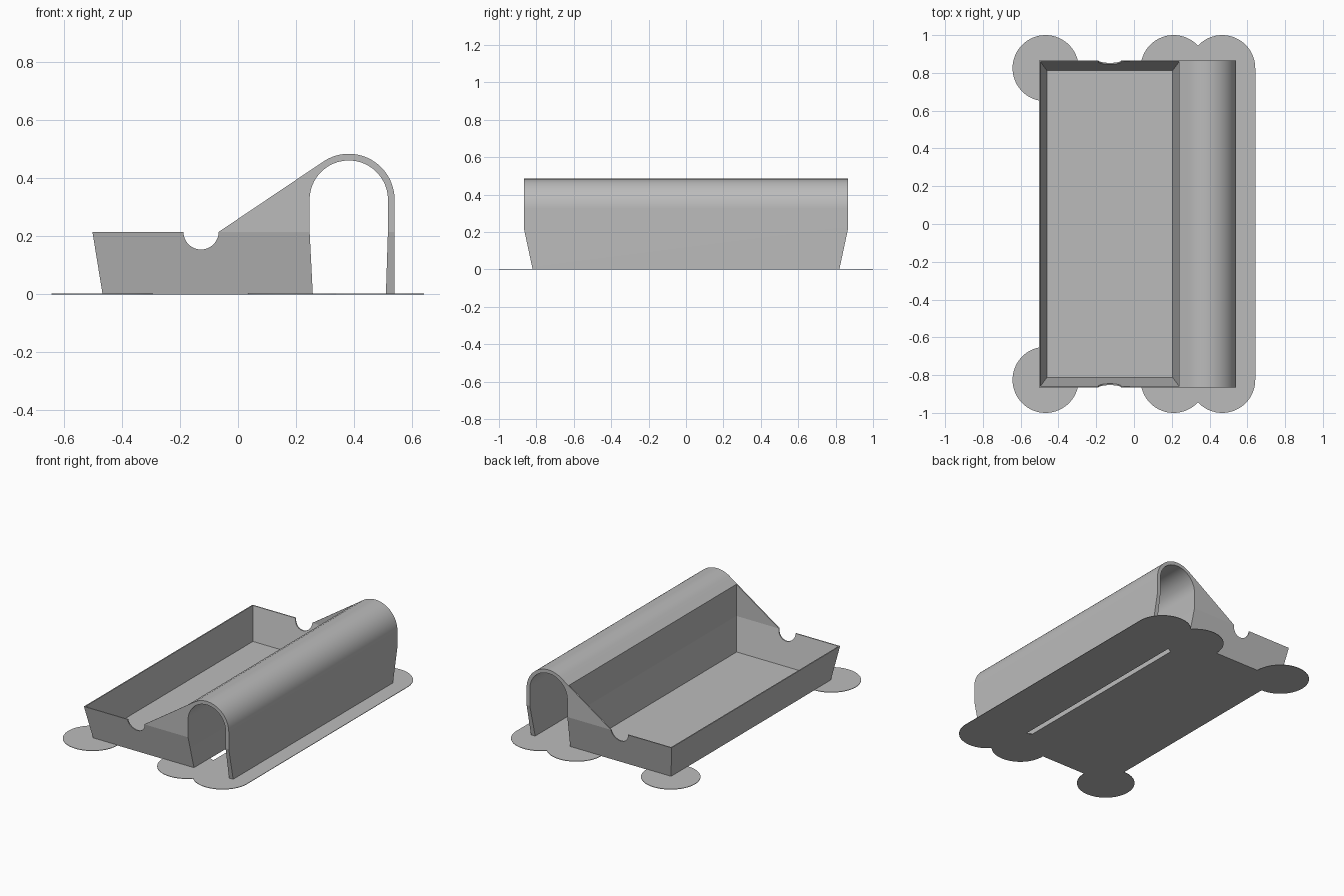
import bpy
import bmesh
from math import cos, sin, radians

if "Cube" in bpy.data.objects:
    bpy.data.objects.remove(bpy.data.objects["Cube"], do_unlink=True)

RIM = 0.215                 # height of the tray rim
ARCH = (0.382, 0.3265)      # centre of the arched channel

grey = bpy.data.materials.new("plain_grey")
grey.use_nodes = True
grey.diffuse_color = (0.5, 0.5, 0.5, 1)
grey.node_tree.nodes["Principled BSDF"].inputs["Base Color"].default_value = (0.5, 0.5, 0.5, 1)


def arc(centre, radius, start, end, steps):
    angles = [radians(start + (end - start) * i / steps) for i in range(steps + 1)]
    return [(centre[0] + radius * cos(a), centre[1] + radius * sin(a)) for a in angles]


def prism(name, outline, axis, low, high):
    """Extrude a closed 2D outline along the given axis."""
    def place(p, t):
        return {"x": (t, p[0], p[1]), "y": (p[0], t, p[1]), "z": (p[0], p[1], t)}[axis]
    bm = bmesh.new()
    ends = [[bm.verts.new(place(p, t)) for p in outline] for t in (low, high)]
    bm.faces.new(ends[0])
    bm.faces.new(ends[1])
    n = len(outline)
    for i in range(n):
        j = (i + 1) % n
        bm.faces.new((ends[0][i], ends[0][j], ends[1][j], ends[1][i]))
    bmesh.ops.recalc_face_normals(bm, faces=bm.faces)
    mesh = bpy.data.meshes.new(name)
    bm.to_mesh(mesh)
    bm.free()
    mesh.materials.append(grey)
    obj = bpy.data.objects.new(name, mesh)
    bpy.context.collection.objects.link(obj)
    return obj


def activate(obj):
    bpy.ops.object.select_all(action="DESELECT")
    obj.select_set(True)
    bpy.context.view_layer.objects.active = obj


def combine(obj, other, operation, keep=False):
    mod = obj.modifiers.new("cut", "BOOLEAN")
    mod.operation = operation
    mod.solver = "EXACT"
    mod.object = other
    activate(obj)
    bpy.ops.object.modifier_apply(modifier=mod.name)
    if not keep:
        bpy.data.objects.remove(other, do_unlink=True)


def end_limits(name, base, top):
    """Block whose ends flare up to the rim and are upright above it."""
    slope = (top - base) / RIM
    half = [(base - slope * 0.1, -0.1), (top, RIM), (top, 0.7)]
    return prism(name, half + [(-y, z) for y, z in reversed(half)], "x", -1, 1)


# Tray and arched channel share one cross-section
section = [(-0.467, 0), (-0.502, RIM)]
section += arc((-0.1275, RIM), 0.0605, 180, 360, 32)
section += arc(ARCH, 0.158, 124, 0, 32)
section += [(0.54, 0), (0.51, 0), (0.517, RIM)]
section += arc(ARCH, 0.135, 0, 180, 40)
section += [(0.247, RIM), (0.258, 0)]
tray = prism("tray_with_channel", section, "y", -0.95, 0.95)
combine(tray, end_limits("outer_limits", 0.82, 0.866), "INTERSECT")

# Hollow of the tray, leaving thin walls and floor
hollow = prism("tray_hollow", [(-0.461, 0.008), (-0.495, RIM), (-0.495, 0.7),
                               (0.239, 0.7), (0.239, RIM), (0.204, 0.008)], "y", -0.95, 0.95)
combine(hollow, end_limits("inner_limits", 0.81, 0.859), "INTERSECT")
combine(tray, hollow, "DIFFERENCE")

# Thin brim: a long pad under the outer leg and a round pad at each tray corner
PAD, REACH, THICK = 0.175, 0.825, 0.003
pad_outline = arc((0.467, REACH), PAD, 0, 180, 32) + arc((0.467, -REACH), PAD, 180, 360, 32)
brim = prism("brim", pad_outline, "z", 0, THICK)
for x in (-0.468, 0.21):
    for y in (-REACH, REACH):
        pad = prism("corner_pad", arc((x, y), PAD, 0, 360, 64)[:-1], "z", 0, THICK)
        combine(brim, pad, "UNION")
combine(brim, tray, "DIFFERENCE", keep=True)

# Smooth the curves and keep the folds crisp
for obj in (tray, brim):
    activate(obj)
    bpy.ops.object.shade_smooth_by_angle(angle=radians(8))
